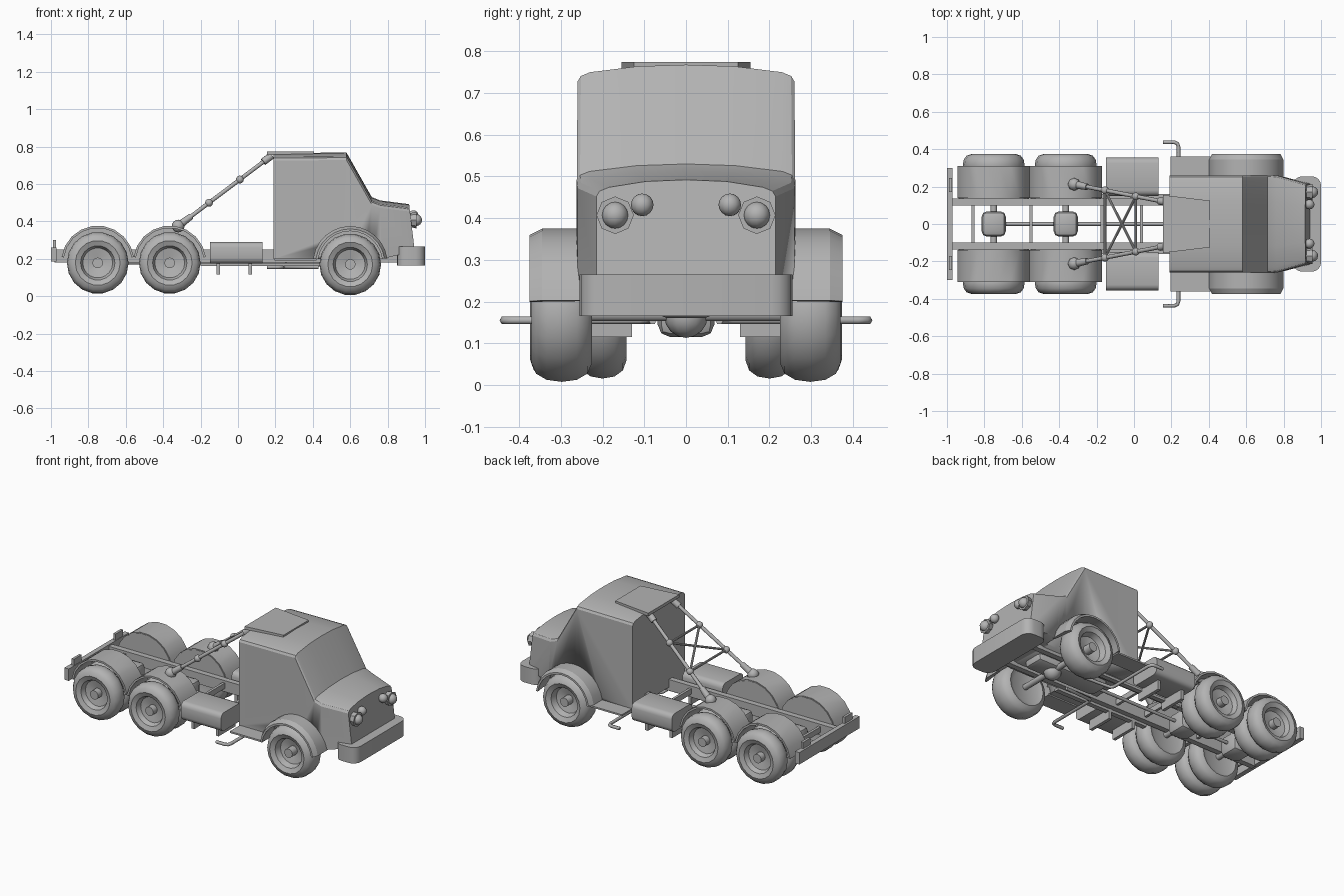
import bpy, bmesh, math
from mathutils import Vector

cube = bpy.data.objects.get("Cube")
if cube:
    bpy.data.objects.remove(cube, do_unlink=True)

GREY = (0.45, 0.45, 0.45, 1)
grey = bpy.data.materials.new("plain grey")
grey.diffuse_color = GREY
grey.use_nodes = True
grey.node_tree.nodes["Principled BSDF"].inputs["Base Color"].default_value = GREY


def finish(name, bm, smooth=None):
    bmesh.ops.recalc_face_normals(bm, faces=bm.faces)
    mesh = bpy.data.meshes.new(name)
    bm.to_mesh(mesh)
    bm.free()
    mesh.materials.append(grey)
    ob = bpy.data.objects.new(name, mesh)
    bpy.context.collection.objects.link(ob)
    if smooth:
        bpy.ops.object.select_all(action='DESELECT')
        ob.select_set(True)
        bpy.context.view_layer.objects.active = ob
        bpy.ops.object.shade_smooth_by_angle(angle=math.radians(smooth))
    return ob


def loft(name, rings, closed=False, smooth=None):
    """Bridge equal rings of points, capping the ends unless closed."""
    bm = bmesh.new()
    rows = [[bm.verts.new(p) for p in ring] for ring in rings]
    n = len(rows[0])
    for a, b in zip(rows, rows[1:] + rows[:1] if closed else rows[1:]):
        for i in range(n):
            j = (i + 1) % n
            bm.faces.new((a[i], a[j], b[j], b[i]))
    if not closed:
        bm.faces.new(rows[0])
        bm.faces.new(rows[-1])
    return finish(name, bm, smooth)


def box(name, x0, x1, y0, y1, z0, z1, bevel=0, axis=None, segs=2):
    """Box by limits; bevel all edges, or only those along one axis."""
    bm = bmesh.new()
    bmesh.ops.create_cube(bm, size=1)
    for v in bm.verts:
        v.co = ((x0 + x1) / 2 + v.co.x * (x1 - x0), (y0 + y1) / 2 + v.co.y * (y1 - y0),
                (z0 + z1) / 2 + v.co.z * (z1 - z0))
    if bevel:
        edges = [e for e in bm.edges if axis is None
                 or abs((e.verts[0].co - e.verts[1].co).normalized()[axis]) > 0.9]
        bmesh.ops.bevel(bm, geom=edges, offset=bevel, segments=segs, profile=0.5, affect='EDGES')
    return finish(name, bm, 35 if bevel else None)


def side_box(name, s, x0, x1, y0, y1, z0, z1, **kw):
    return box(name, x0, x1, min(s * y0, s * y1), max(s * y0, s * y1), z0, z1, **kw)


def rod(name, p, q, r, r2=None, segs=10):
    p, q = Vector(p), Vector(q)
    turn = (q - p).to_track_quat('Z', 'Y')
    circle = [Vector((math.cos(a), math.sin(a), 0))
              for a in (2 * math.pi * i / segs for i in range(segs))]
    return loft(name, [[p + turn @ (c * r) for c in circle],
                       [q + turn @ (c * (r2 or r)) for c in circle]], smooth=40)


def ball(name, centre, r, segs=12):
    bm = bmesh.new()
    bmesh.ops.create_uvsphere(bm, u_segments=segs, v_segments=8, radius=r)
    bmesh.ops.translate(bm, verts=bm.verts, vec=centre)
    return finish(name, bm, 60)


def wheel(name, x, y, z, width, s):
    """Turned tyre, dished rim and hub, facing outward on side s."""
    h = width / 2
    profile = [(0.09, -h * 0.8), (0.12, -h), (0.145, -h * 0.85), (0.16, -h * 0.5), (0.165, 0),
               (0.16, h * 0.5), (0.145, h * 0.85), (0.12, h), (0.092, h * 0.8), (0.08, h * 0.3),
               (0.028, h * 0.1), (0.028, h * 0.8)]
    rings = [[(x + r * math.cos(a), y + s * t, z + r * math.sin(a))
              for a in (2 * math.pi * i / 18 for i in range(18))] for r, t in profile]
    return loft(name, rings, smooth=40)


def arch(name, x, z, r, thick, y0, y1, start, end, segs, chamfer=0):
    """Curved mudguard swept round a wheel; chamfer rounds the outer rim."""
    rings = []
    for i in range(segs + 1):
        a = math.radians(start + (end - start) * i / segs)
        section = [(r - thick, y0), (r, y0), (r, y1 - chamfer * 2 * math.copysign(1, y1)),
                   (r - chamfer, y1), (r - chamfer - thick, y1)]
        rings.append([(x + q * math.cos(a), y, z + q * math.sin(a)) for q, y in section])
    return loft(name, rings, smooth=25)


# Cab: x at top, x at bottom, roof height, half width, floor height
stations = [(0.19, 0.19, 0.765, 0.26, 0.2), (0.58, 0.58, 0.768, 0.26, 0.2),
            (0.715, 0.715, 0.53, 0.262, 0.2), (0.76, 0.77, 0.512, 0.26, 0.2),
            (0.915, 0.945, 0.492, 0.215, 0.24)]
rings = []
for xt, xb, zt, w, zb in stations:
    half = [(w, zb), (w, zt - 0.04), (w - 0.008, zt - 0.027), (w - 0.03, zt - 0.018), (w * 0.45, zt - 0.004)]
    pts = half + [(0, zt)] + [(-y, z) for y, z in reversed(half)]
    rings.append([(xb + (xt - xb) * (z - zb) / (zt - zb), y, z) for y, z in pts])
cab = loft("cab", rings, smooth=20)

# Front wheel wells cut out of the cab sides
for s in (1, -1):
    cutter = rod("wheel_well_cutter", (0.6, s * 0.17, 0.17), (0.6, s * 0.4, 0.17), 0.19, segs=24)
    cutter.hide_render = True
    mod = cab.modifiers.new("wheel_well", 'BOOLEAN')
    mod.operation = 'DIFFERENCE'
    mod.solver = 'EXACT'
    mod.object = cutter
    bpy.context.view_layer.objects.active = cab
    bpy.ops.object.modifier_apply(modifier=mod.name)
    bpy.data.objects.remove(cutter, do_unlink=True)

# Roof panel, wider at the rear
loft("roof_panel", [[(x, -w, 0.755), (x, w, 0.755), (x, w, 0.774), (x, -w, 0.774)]
                    for x, w in ((0.155, 0.155), (0.405, 0.125))])

# Front bumper
box("front_bumper", 0.85, 1.0, -0.255, 0.255, 0.165, 0.265, bevel=0.05, axis=2, segs=4)

# Chassis cross pieces and rear bar
box("rear_bar", -1.0, -0.97, -0.3, 0.3, 0.185, 0.26)
for x in (-0.86, -0.55, -0.17, 0.04, 0.4):
    box("cross_member", x - 0.008, x + 0.008, -0.11, 0.11, 0.2, 0.235)
rod("drive_shaft", (-0.75, 0, 0.18), (0.3, 0, 0.18), 0.01)
box("gearbox", 0.25, 0.75, -0.07, 0.07, 0.16, 0.26, bevel=0.025)

# Axles
for x in (-0.75, -0.365):
    rod("rear_axle", (x, -0.34, 0.178), (x, 0.34, 0.178), 0.018)
    box("differential", x - 0.065, x + 0.065, -0.068, 0.068, 0.115, 0.24, bevel=0.03)
rod("front_axle", (0.6, -0.28, 0.17), (0.6, 0.28, 0.17), 0.018)
ball("front_differential", (0.6, 0, 0.165), 0.052)

for s in (1, -1):
    # Rails, rear lamps, running boards
    side_box("frame_rail", s, -0.98, 0.88, 0.1, 0.135, 0.18, 0.25)
    side_box("rear_lamp", s, -0.988, -0.972, 0.17, 0.245, 0.255, 0.3)
    side_box("running_board", s, 0.195, 0.42, 0.25, 0.36, 0.192, 0.202)

    # Fuel tanks with their brackets
    side_box("side_tank", s, -0.15, 0.13, 0.15, 0.355, 0.175, 0.29, bevel=0.03, axis=0, segs=3)
    for x in (-0.105, 0.065):
        side_box("tank_bracket", s, x - 0.01, x + 0.01, 0.13, 0.3, 0.115, 0.18)
    side_box("lower_rail", s, -0.2, 0.45, 0.13, 0.16, 0.162, 0.178)

    # Wheels and mudguards
    wheel("front_wheel", 0.6, s * 0.298, 0.17, 0.145, s)
    arch("front_mudguard", 0.6, 0.175, 0.2, 0.012, s * 0.24, s * 0.375, 8, 172, 12, 0.015)
    for x in (-0.75, -0.365):
        for y in (0.2, 0.316):
            wheel("rear_wheel", x, s * y, 0.178, 0.115, s)
        arch("rear_mudguard", x, 0.182, 0.195, 0.012, s * 0.14, s * 0.31, 8, 172, 9)
        rim = [(x + 0.19 * math.cos(a), 0.182 + 0.19 * math.sin(a))
               for a in (math.radians(8 + 164 * i / 9) for i in range(10))]
        loft("mudguard_inner_wall", [[(px, s * y, pz) for px, pz in rim] for y in (0.137, 0.143)])

    # Headlamps with octagonal rims, and small inner lamps
    rod("headlamp_rim", (0.915, s * 0.17, 0.407), (0.955, s * 0.17, 0.407), 0.036, 0.045, segs=8)
    ball("headlamp", (0.952, s * 0.17, 0.407), 0.032)
    ball("inner_lamp", (0.938, s * 0.105, 0.432), 0.027)

    # Bent exhaust pipe
    curve = bpy.data.curves.new("exhaust_pipe", 'CURVE')
    curve.dimensions = '3D'
    curve.bevel_depth = 0.01
    curve.bevel_resolution = 1
    curve.use_fill_caps = True
    path = [(0.155, 0.437), (0.215, 0.437), (0.232, 0.43), (0.238, 0.412), (0.238, 0.11),
            (0.25, 0.09), (0.43, 0.08)]
    spline = curve.splines.new('POLY')
    spline.points.add(len(path) - 1)
    for point, (x, y) in zip(spline.points, path):
        point.co = (x, s * y, 0.155, 1)
    curve.materials.append(grey)
    bpy.context.collection.objects.link(bpy.data.objects.new("exhaust_pipe", curve))

    # Sloping stay from roof to rear mudguard, with sleeves and joints
    top, foot = Vector((0.18, s * 0.115, 0.752)), Vector((-0.32, s * 0.212, 0.375))
    rod("stay", top, foot, 0.011)
    rod("stay_top_sleeve", top, top.lerp(foot, 0.09), 0.02)
    rod("stay_foot_sleeve", foot, foot.lerp(top, 0.14), 0.022, 0.017)
    ball("stay_foot", foot, 0.034, segs=8)
    for t in (0.34, 0.67):
        ball("stay_joint", top.lerp(foot, t), 0.021)


def joint(s, t):
    return Vector((0.18, s * 0.115, 0.752)).lerp(Vector((-0.32, s * 0.212, 0.375)), t)


# Cross bracing between the stays
for s in (1, -1):
    rod("diagonal_brace", joint(s, 0.34), joint(-s, 0.67), 0.007, segs=8)
for t in (0.34, 0.67):
    rod("level_brace", joint(1, t), joint(-1, t), 0.007, segs=8)
